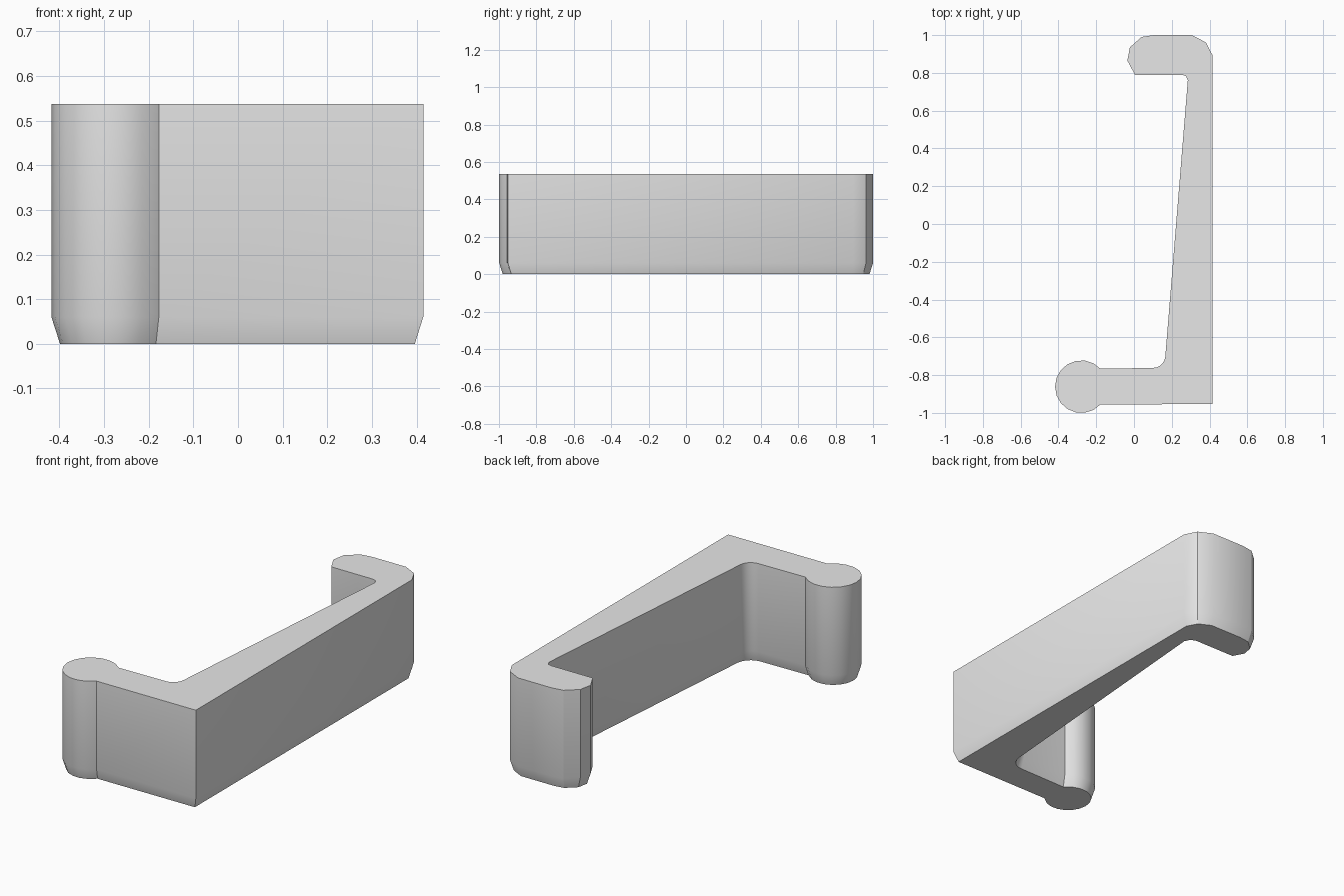
import bpy, bmesh, math
from mathutils import Vector

cube = bpy.data.objects.get("Cube")
if cube:
    bpy.data.objects.remove(cube, do_unlink=True)

HEIGHT = 0.537
CHAMFER_HEIGHT = 0.06
CHAMFER_INSET = 0.019


def arc(cx, cy, radius, start, end, steps):
    """Points along an arc, angles in degrees."""
    angles = [math.radians(start + (end - start) * i / steps) for i in range(steps + 1)]
    return [Vector((cx + radius * math.cos(a), cy + radius * math.sin(a))) for a in angles]


def inset(points, distance):
    """Mitred inward offset of a counter-clockwise outline."""
    result = []
    for i, p in enumerate(points):
        before = (p - points[i - 1]).normalized()
        after = (points[(i + 1) % len(points)] - p).normalized()
        n1 = Vector((-before.y, before.x))
        n2 = Vector((-after.y, after.x))
        result.append(p + (n1 + n2) * distance / (1 + n1.dot(n2)))
    return result


# Clip outline, counter-clockwise: spine, hooked end, inner wall, round bead
hook = [Vector(p) for p in [
    (0.415, -0.953), (0.415, 0.895), (0.38, 0.962), (0.305, 1.0),
    (0.105, 1.0), (0.04, 0.99), (-0.022, 0.935), (-0.035, 0.865),
    (0.005, 0.79), (0.255, 0.79), (0.275, 0.783), (0.285, 0.762)]]
inner_fillet = arc(0.1, -0.696, 0.066, -5, -90, 5)
bead = arc(-0.279, -0.861, 0.139, 43, 317, 14)
outline = hook + inner_fillet + bead

# Stack the outline into rings: inset foot, chamfer top, upper rim
bm = bmesh.new()
rings = []
for points, z in ((inset(outline, CHAMFER_INSET), 0),
                  (outline, CHAMFER_HEIGHT), (outline, HEIGHT)):
    rings.append([bm.verts.new((p.x, p.y, z)) for p in points])
for low, high in zip(rings, rings[1:]):
    for i in range(len(low)):
        j = (i + 1) % len(low)
        bm.faces.new((low[i], low[j], high[j], high[i]))
bm.faces.new(rings[-1])
bm.faces.new(rings[0][::-1])
bmesh.ops.recalc_face_normals(bm, faces=bm.faces)

mesh = bpy.data.meshes.new("clip_body")
bm.to_mesh(mesh)
bm.free()
body = bpy.data.objects.new("clip_body", mesh)
bpy.context.collection.objects.link(body)

# Plain grey material
grey = bpy.data.materials.new("light_grey")
grey.use_nodes = True
colour = (0.8, 0.8, 0.8, 1)
grey.diffuse_color = colour
grey.node_tree.nodes["Principled BSDF"].inputs["Base Color"].default_value = colour
mesh.materials.append(grey)

# Smooth curved walls, keep rims and corners sharp
bpy.ops.object.select_all(action='DESELECT')
body.select_set(True)
bpy.context.view_layer.objects.active = body
bpy.ops.object.shade_smooth_by_angle(angle=math.radians(30))
